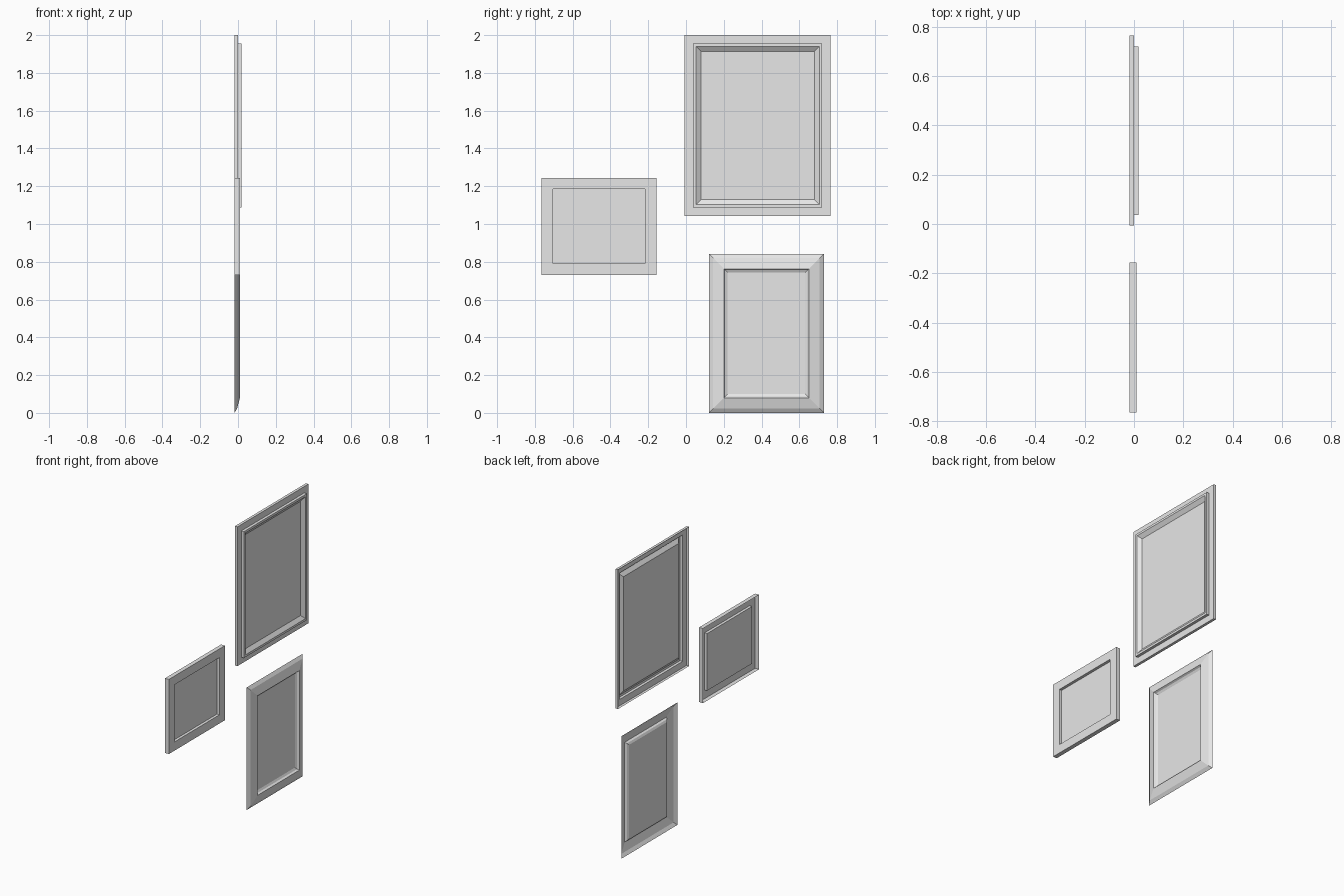
import bpy
import bmesh

cube = bpy.data.objects.get("Cube")
if cube:
    bpy.data.objects.remove(cube, do_unlink=True)

grey = bpy.data.materials.new("light_grey")
grey.use_nodes = True
grey.diffuse_color = (0.8, 0.8, 0.8, 1)
grey.node_tree.nodes["Principled BSDF"].inputs["Base Color"].default_value = (0.8, 0.8, 0.8, 1)


def ring(bm, bounds, inset, x):
    """Rectangle in the yz plane, shrunk by inset, at depth x."""
    y0, y1, z0, z1 = bounds
    y0, y1, z0, z1 = y0 + inset, y1 - inset, z0 + inset, z1 - inset
    return [bm.verts.new((x, y, z)) for y, z in ((y0, z0), (y1, z0), (y1, z1), (y0, z1))]


def finish(bm, name):
    mesh = bpy.data.meshes.new(name)
    bm.to_mesh(mesh)
    bm.free()
    mesh.materials.append(grey)
    bpy.context.scene.collection.objects.link(bpy.data.objects.new(name, mesh))


def picture_frame(name, bounds, profile):
    """Open-backed moulding swept round the rectangle, plus its flat panel."""
    bm = bmesh.new()
    rings = [ring(bm, bounds, inset, x) for inset, x in profile]
    for outer, inner in zip(rings, rings[1:]):
        for i in range(4):
            j = (i + 1) % 4
            bm.faces.new((outer[i], outer[j], inner[j], inner[i]))
    finish(bm, name + "_moulding")

    bm = bmesh.new()
    bm.faces.new(ring(bm, bounds, *profile[-1]))
    finish(bm, name + "_panel")


BACK = -0.019

# Large frame: flat flange, raised lip, bevel down to the panel
picture_frame("large_frame", (-0.007, 0.765, 1.043, 2.0),
              [(0, BACK), (0, 0), (0.044, 0), (0.044, 0.019), (0.059, 0.019), (0.086, 0)])

# Small frame: plain square border with a shallow recess
picture_frame("small_frame", (-0.765, -0.157, 0.731, 1.244),
              [(0, BACK), (0, 0.01), (0.06, 0.01), (0.06, -0.009)])

# Portrait frame: sloping outer border and a coved inner edge
picture_frame("portrait_frame", (0.121, 0.73, 0, 0.842),
              [(0, BACK), (0.022, -0.005), (0.079, 0.01), (0.086, -0.002), (0.1, -0.009)])
